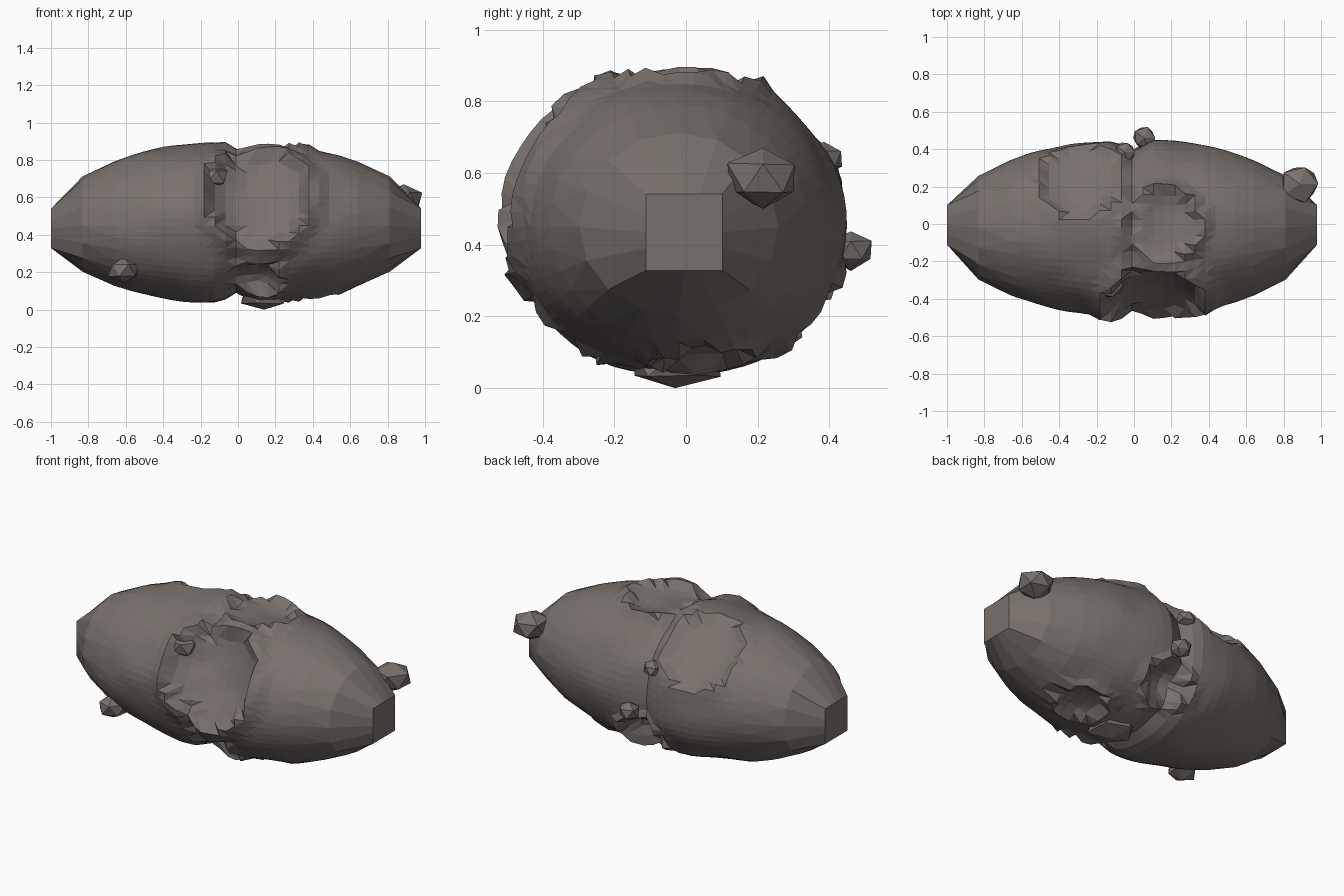
import bpy, bmesh, random
from math import sin, cos, pi, radians, exp, sqrt
from mathutils import Vector, noise

random.seed(4)
cube = bpy.data.objects.get("Cube")
if cube:
    bpy.data.objects.remove(cube)

rock = bpy.data.materials.new("grey_brown_rock")
rock.use_nodes = True
rock.diffuse_color = (0.19, 0.165, 0.15, 1)
rock.node_tree.nodes["Principled BSDF"].inputs["Base Color"].default_value = rock.diffuse_color
rock.node_tree.nodes["Principled BSDF"].inputs["Roughness"].default_value = 0.9

CENTRE = Vector((-0.01, -0.02, 0.45))
LENGTH, WIDTH, TOP, BOTTOM = 1.015, 0.472, 0.447, 0.42

# Craters: centre, radius, depth, rim height
CRATERS = [
    ((0.11, -0.39, 0.61), 0.28, 0.125, 0.04),
    ((-0.28, 0.25, 0.77), 0.24, 0.075, 0.01),
    ((0.05, 0.38, 0.18), 0.14, 0.11, 0.035),
    ((0.10, -0.34, 0.16), 0.13, 0.08, 0.025),
    ((0.16, 0.0, 0.88), 0.19, 0.06, 0.03),
    ((0.42, 0.05, 0.07), 0.14, 0.05, 0.02),
]


def finish(name, bm):
    bmesh.ops.recalc_face_normals(bm, faces=bm.faces)
    mesh = bpy.data.meshes.new(name)
    bm.to_mesh(mesh)
    bm.free()
    mesh.materials.append(rock)
    obj = bpy.data.objects.new(name, mesh)
    bpy.context.collection.objects.link(obj)
    return obj


def relief(p):
    """Height added to the smooth body at a point; pits cut through rims."""
    middle = max(0, 1 - (p.x / 0.85) ** 2)
    pit = rise = 0
    for c, r, depth, rim in CRATERS:
        t = (p - Vector(c)).length / r
        if t < 1:
            pit = max(pit, depth * (1 - t ** 3))
        rise = max(rise, rim * exp(-((t - 1.05) / 0.2) ** 2))
    groove = 0.06 * exp(-(p.x / 0.06) ** 2)
    h = 0.015 * middle * noise.noise(p * 5)
    return h - max(pit, groove) if pit > 0.01 else h + rise - groove


# Body: rings around the long axis, from a square cap to round sections
SIDES = 16
bm = bmesh.new()
rings = []
for a in (13, 36, 50, 64, 77, 90, 103, 116, 130, 144, 167):
    x, r = LENGTH * cos(radians(a)), sin(radians(a))
    ring = []
    for i in range(SIDES):
        t = 2 * pi * i / SIDES + pi / 4
        y, z = cos(t), sin(t)
        k = 1 / max(abs(y), abs(z)) if a in (13, 167) else 1
        ring.append(bm.verts.new((x, y * r * k * WIDTH, z * r * k * WIDTH)))
    rings.append(ring)
for a, b in zip(rings, rings[1:]):
    for i in range(SIDES):
        j = (i + 1) % SIDES
        bm.faces.new((a[i], a[j], b[j], b[i]))
bm.faces.new(rings[0])
bm.faces.new(rings[-1])

# Finer facets towards the cratered middle
for limit in (0.67, 0.56):
    edges = [e for e in bm.edges if all(abs(v.co.x) < limit for v in e.verts)]
    bmesh.ops.subdivide_edges(bm, edges=edges, cuts=1, use_grid_fill=True)
bmesh.ops.triangulate(bm, faces=[f for f in bm.faces if abs(f.calc_center_median().x) < 0.72])

# Round out the new points, roughen them and press in the craters
for v in bm.verts:
    x = v.co.x
    if abs(x) < 0.9:
        radial = Vector((0, v.co.y, v.co.z)).normalized()
        r = sqrt(1 - (x / LENGTH) ** 2)
        height = TOP if radial.z > 0 else BOTTOM
        p = CENTRE + Vector((x, radial.y * r * WIDTH, radial.z * r * height))
        v.co = p + radial * relief(p)
    else:
        v.co += CENTRE + Vector((0, 0.015, -0.015))
finish("asteroid_body", bm)

# Boulders half sunk in the surface
BOULDERS = [
    ("left_end_boulder", (0.885, 0.215, 0.585), (0.112, 0.11, 0.09)),
    ("front_boulder", (-0.61, -0.32, 0.21), (0.09, 0.09, 0.07)),
    ("back_boulder", (0.055, 0.46, 0.385), (0.065, 0.065, 0.055)),
    ("crater_rim_boulder", (-0.14, -0.33, 0.71), (0.09, 0.07, 0.07)),
    ("upper_back_boulder", (-0.05, 0.385, 0.64), (0.06, 0.06, 0.05)),
    ("bottom_boulder", (0.14, -0.03, 0.065), (0.14, 0.14, 0.07)),
]
for name, place, size in BOULDERS:
    bm = bmesh.new()
    bmesh.ops.create_icosphere(bm, subdivisions=1, radius=1)
    for v in bm.verts:
        v.co *= random.uniform(0.9, 1.08)
        v.co = Vector(place) + Vector(a * b for a, b in zip(v.co, size))
        v.co.z = max(v.co.z, 0)
    bmesh.ops.dissolve_limit(bm, angle_limit=radians(12), verts=bm.verts, edges=bm.edges)
    finish(name, bm)
